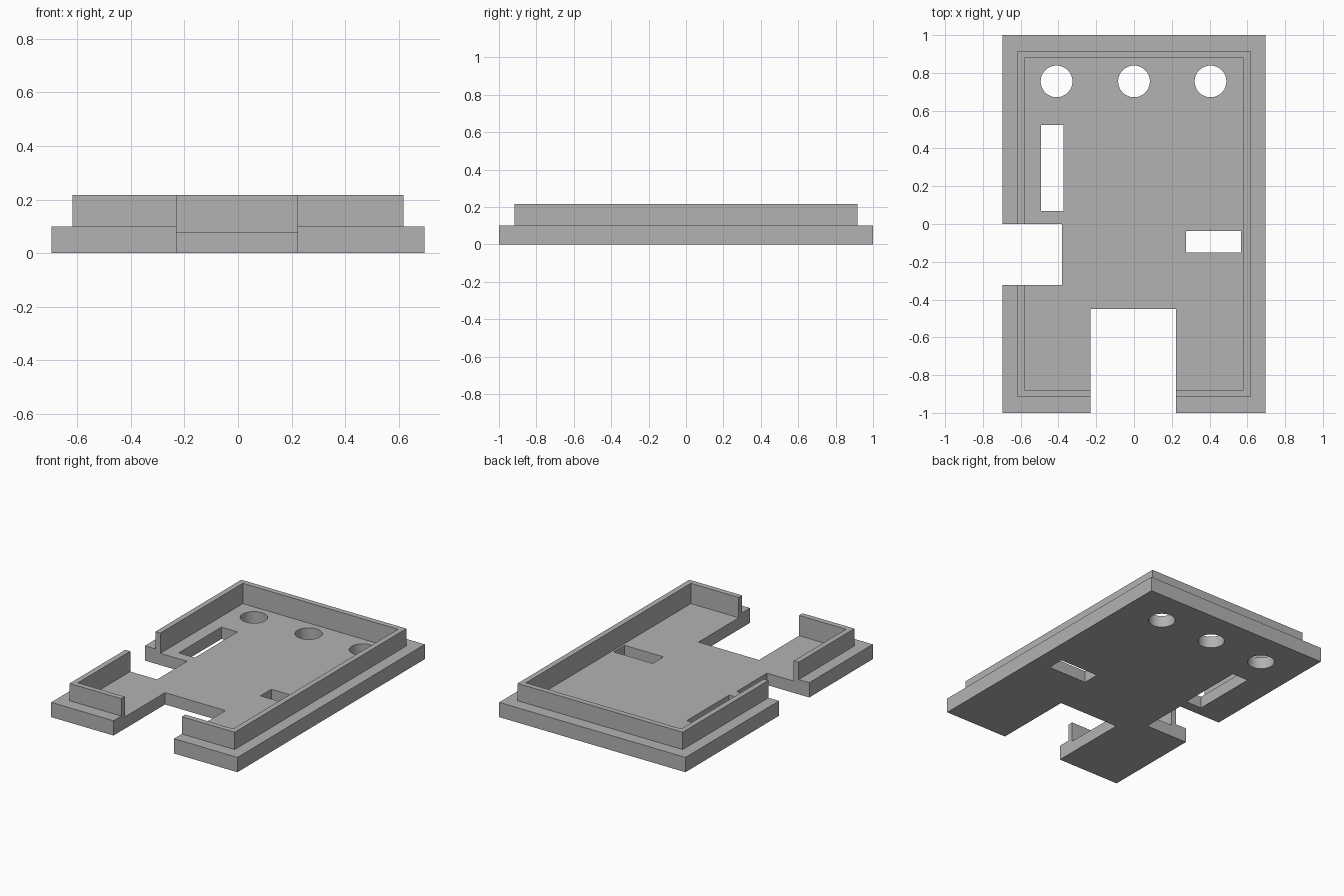
import bpy, bmesh

if "Cube" in bpy.data.objects:
    bpy.data.objects.remove(bpy.data.objects["Cube"])

grey = bpy.data.materials.new("plain grey")
grey.diffuse_color = (0.45, 0.45, 0.45, 1)
grey.use_nodes = True
grey.node_tree.nodes["Principled BSDF"].inputs["Base Color"].default_value = grey.diffuse_color


def ring(bm, half_x, half_y, z):
    return [bm.verts.new((sx * half_x, sy * half_y, z))
            for sx, sy in ((-1, -1), (1, -1), (1, 1), (-1, 1))]


def box(name, x0, x1, y0, y1):
    """Through-cutter covering the given footprint."""
    bpy.ops.mesh.primitive_cube_add(size=1, location=((x0 + x1) / 2, (y0 + y1) / 2, 0.1))
    ob = bpy.context.object
    ob.name = name
    ob.scale = (x1 - x0, y1 - y0, 0.6)
    return ob


def hole(name, x, y, r):
    bpy.ops.mesh.primitive_cylinder_add(vertices=48, radius=r, depth=0.6, location=(x, y, 0.1))
    bpy.context.object.name = name
    return bpy.context.object


# Cover: base plate, raised wall and recessed floor as stepped rectangles
bm = bmesh.new()
steps = [(0.696, 1.0, 0), (0.696, 1.0, 0.1), (0.617, 0.917, 0.1),
         (0.617, 0.917, 0.217), (0.58, 0.88, 0.217), (0.58, 0.88, 0.08)]
rings = [ring(bm, *s) for s in steps]
bm.faces.new(rings[0][::-1])
for a, b in zip(rings, rings[1:]):
    for i in range(4):
        j = (i + 1) % 4
        bm.faces.new((a[i], a[j], b[j], b[i]))
bm.faces.new(rings[-1])
mesh = bpy.data.meshes.new("cover_plate")
bm.to_mesh(mesh)
bm.free()
mesh.materials.append(grey)
cover = bpy.data.objects.new("cover_plate", mesh)
bpy.context.collection.objects.link(cover)

# Openings: two edge notches, two slots and a row of round holes
cutters = [
    box("front_notch", -0.23, 0.222, -1.2, -0.45),
    box("side_notch", -0.9, -0.38, -0.322, 0.0),
    box("long_slot", -0.492, -0.372, 0.07, 0.525),
    box("short_slot", 0.275, 0.566, -0.152, -0.036),
] + [hole("round_hole", x, 0.755, 0.084) for x in (-0.41, 0.0, 0.405)]

for cutter in cutters:
    cutter.data.materials.append(grey)
    cutter.hide_render = True
    mod = cover.modifiers.new(cutter.name, "BOOLEAN")
    mod.operation = "DIFFERENCE"
    mod.solver = "EXACT"
    mod.object = cutter

# Bake the cuts, drop the cutters and smooth only the round holes
bpy.ops.object.select_all(action="DESELECT")
cover.select_set(True)
bpy.context.view_layer.objects.active = cover
for mod in list(cover.modifiers):
    bpy.ops.object.modifier_apply(modifier=mod.name)
for cutter in cutters:
    bpy.data.objects.remove(cutter)
bpy.ops.object.shade_smooth_by_angle()
